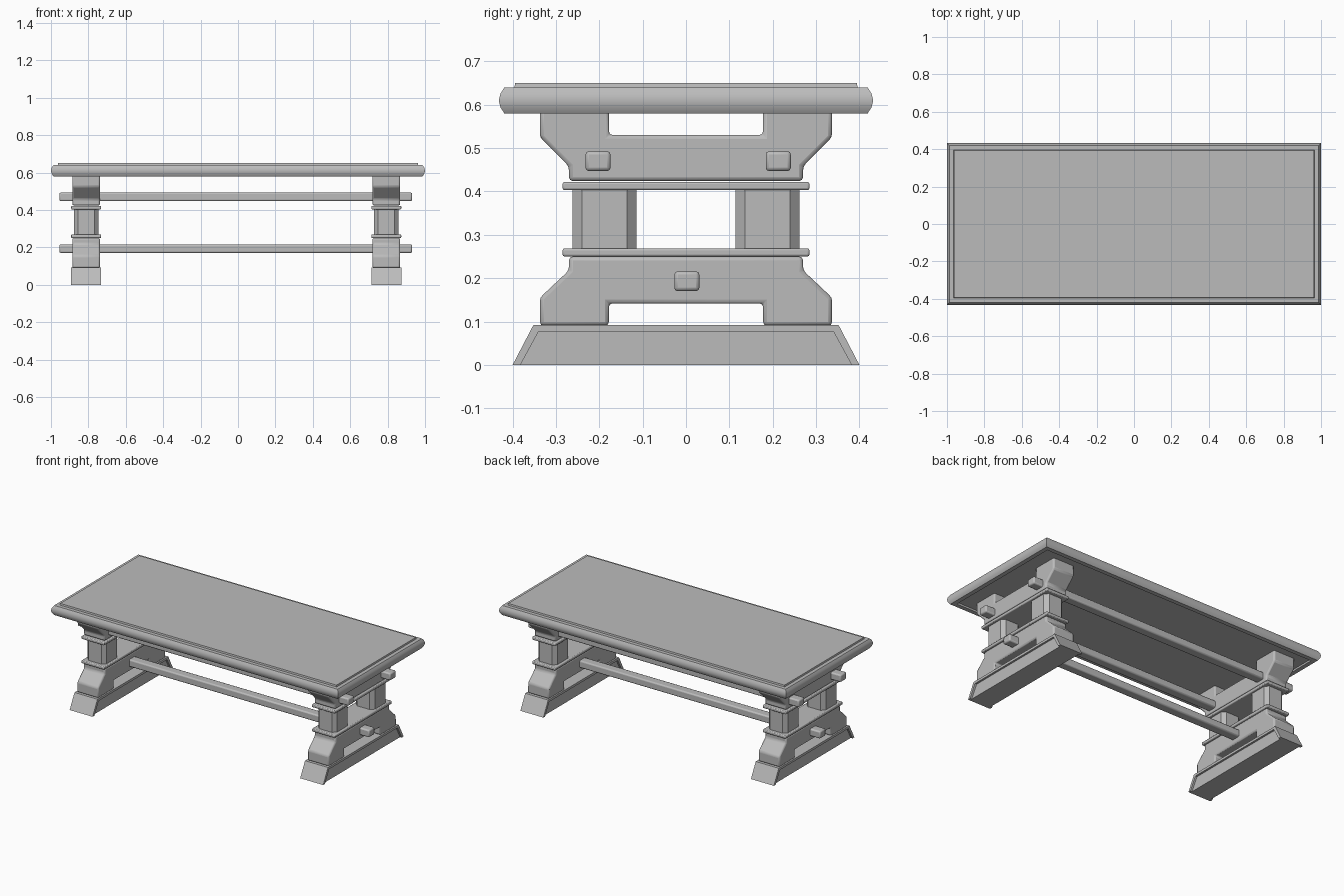
import bpy
import bmesh

if "Cube" in bpy.data.objects:
    bpy.data.objects.remove(bpy.data.objects["Cube"])

# One plain grey for the whole table
GREY = (0.5, 0.5, 0.5, 1)
mat = bpy.data.materials.new("plain_grey")
mat.use_nodes = True
mat.diffuse_color = GREY
shader = mat.node_tree.nodes["Principled BSDF"]
shader.inputs["Base Color"].default_value = GREY


def finish(name, bm, bevel=0.0, segments=2):
    bmesh.ops.recalc_face_normals(bm, faces=bm.faces)
    mesh = bpy.data.meshes.new(name)
    bm.to_mesh(mesh)
    bm.free()
    mesh.materials.append(mat)
    ob = bpy.data.objects.new(name, mesh)
    bpy.context.collection.objects.link(ob)
    if bevel:
        mod = ob.modifiers.new("soft_edges", "BEVEL")
        mod.width = bevel
        mod.segments = segments
        mod.limit_method = "ANGLE"
    bpy.ops.object.select_all(action="DESELECT")
    bpy.context.view_layer.objects.active = ob
    ob.select_set(True)
    bpy.ops.object.shade_smooth_by_angle(angle=0.6)
    return ob


def loft(rings):
    """Skin a list of equal-length closed rings and cap both ends."""
    bm = bmesh.new()
    loops = [[bm.verts.new(p) for p in ring] for ring in rings]
    for a, b in zip(loops, loops[1:]):
        n = len(a)
        for i in range(n):
            j = (i + 1) % n
            bm.faces.new((a[i], a[j], b[j], b[i]))
    bm.faces.new(loops[0])
    bm.faces.new(loops[-1])
    return bm


def prism(name, outline, x, half, bevel=0.0, segments=2):
    """Extrude a (y, z) outline along x about its centre."""
    rings = [[(x + s * half, y, z) for y, z in outline] for s in (-1, 1)]
    return finish(name, loft(rings), bevel, segments)


def box(name, x, half, y0, y1, z0, z1, bevel, segments=2):
    outline = [(y0, z0), (y1, z0), (y1, z1), (y0, z1)]
    return prism(name, outline, x, half, bevel, segments)


def mirrored(side):
    return side + [(-y, z) for y, z in reversed(side)]


# Tabletop: rounded rim, raised top panel, recessed underside
RIM = [(0.042, 0.59), (0.04, 0.58), (0.013, 0.58), (0.004, 0.594), (0, 0.61),
       (0.004, 0.626), (0.013, 0.64), (0.036, 0.64), (0.038, 0.65)]
rings = []
for inset, z in RIM:
    w, d = 1 - inset, 0.432 - inset
    rings.append([(-w, -d, z), (w, -d, z), (w, d, z), (-w, d, z)])
finish("tabletop", loft(rings))

# Half outlines of the trestle pieces, from notch to outer edge
UPPER = mirrored([(0.178, 0.53), (0.178, 0.6), (0.337, 0.6), (0.337, 0.525),
                  (0.27, 0.458), (0.27, 0.424)])
LOWER = mirrored([(0.178, 0.142), (0.178, 0.09), (0.337, 0.09), (0.337, 0.155),
                  (0.27, 0.218), (0.27, 0.25)])
FOOT_CORE = mirrored([(0.382, 0), (0.34, 0.077)])
FOOT_END = [(0.382, 0), (0.4, 0), (0.352, 0.092), (0, 0.092), (0, 0.077),
            (0.34, 0.077)]

for side, x in (("right", -0.812), ("left", 0.793)):
    prism(side + "_upper_bracket", UPPER, x, 0.074, 0.009)
    prism(side + "_lower_bracket", LOWER, x, 0.074, 0.009)
    for label, z in (("upper", 0.403), ("lower", 0.25)):
        box(f"{side}_{label}_moulding", x, 0.08, -0.285, 0.285,
            z, z + 0.019, 0.005)
    # Foot: recessed core under a sloped frame
    prism(side + "_foot_core", FOOT_CORE, x, 0.068)
    frame = [(y, z) for y, z in FOOT_END if y > 0]
    prism(side + "_foot_frame",
          frame[:3] + [(-y, z) for y, z in reversed(frame[:3])]
          + [(-0.34, 0.077), (0.34, 0.077)], x, 0.08)
    # Pair of posts with chamfered upright corners
    for end, m in (("front", -1), ("back", 1)):
        c, hx, hy, cut = m * 0.188, 0.066, 0.074, 0.022
        plan = [(hx, hy - cut), (hx - cut, hy), (cut - hx, hy), (-hx, hy - cut),
                (-hx, cut - hy), (cut - hx, -hy), (hx - cut, -hy), (hx, cut - hy)]
        post = [[(x + u, c + v, z) for u, v in plan] for z in (0.26, 0.41)]
        finish(f"{side}_{end}_post", loft(post))

# Long stretchers passing through both trestles
for name, y, z in (("lower_stretcher", 0.002, 0.193),
                   ("front_stretcher", -0.203, 0.47),
                   ("back_stretcher", 0.213, 0.47)):
    box(name, -0.012, 0.943, y - 0.029, y + 0.029, z - 0.023, z + 0.023, 0.008)
